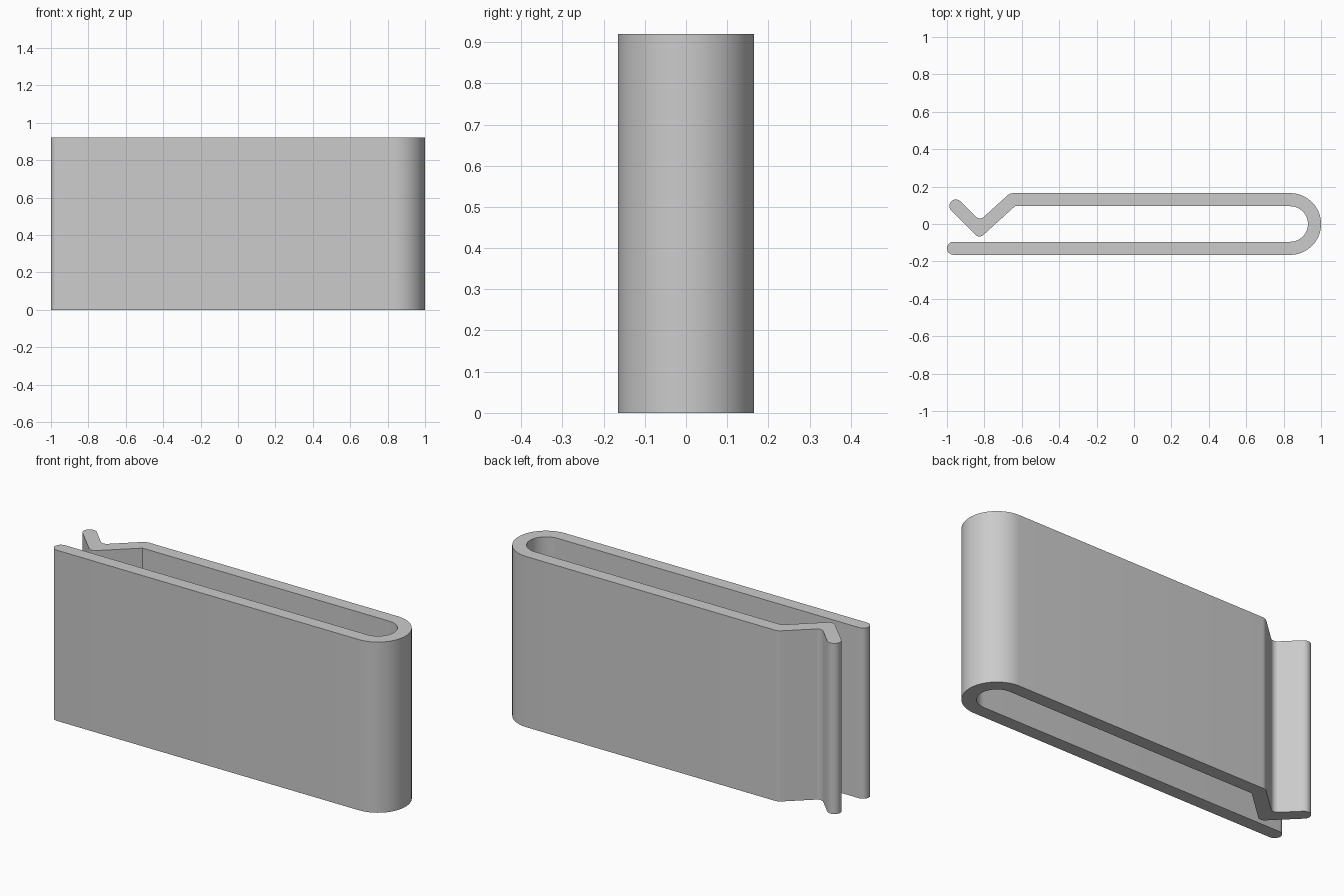
import bpy, bmesh, math
from mathutils import Vector

if "Cube" in bpy.data.objects:
    bpy.data.objects.remove(bpy.data.objects["Cube"])

HALF = 0.035      # half the strip thickness
HEIGHT = 0.92
R = 0.13          # bend radius of the strip's centre line
CX = 0.835        # bend centre

# Centre line: tip, spring notch, shoulder, round bend, straight arm
path = [Vector(p) for p in ((-0.952, 0.096), (-0.826, -0.03), (-0.65, 0.13))]
for i in range(33):
    a = math.pi / 2 - math.pi * i / 32
    path.append(Vector((CX + R * math.cos(a), R * math.sin(a))))
path.append(Vector((-0.965, -R)))


def normal(a, b):
    d = (b - a).normalized()
    return Vector((-d.y, d.x))


def fillet(a, p, b, r, n=6):
    """Round corner p between a and b."""
    u, v = (a - p).normalized(), (b - p).normalized()
    half = u.angle(v) / 2
    centre = p + (u + v).normalized() * r / math.sin(half)
    s = p + u * r / math.tan(half) - centre
    e = p + v * r / math.tan(half) - centre
    return [centre + (s.lerp(e, i / n)).normalized() * r for i in range(n + 1)]


def side(sign, radii):
    """Offset the centre line, rounding the corners listed in radii."""
    pts = [path[0] + normal(path[0], path[1]) * HALF * sign]
    for a, p, b in zip(path, path[1:], path[2:]):
        n1, n2 = normal(a, p), normal(p, b)
        m = (n1 + n2).normalized()
        pts.append(p + m * (HALF * sign / m.dot(n1)))
    pts.append(path[-1] + normal(path[-2], path[-1]) * HALF * sign)
    out = []
    for i, p in enumerate(pts):
        out += fillet(pts[i - 1], p, pts[i + 1], radii[i]) if i in radii else [p]
    return out


def cap(centre, start, n=12):
    """Half-round strip end, turning clockwise from start."""
    a0 = math.atan2(start.y - centre.y, start.x - centre.x)
    return [centre + Vector((math.cos(a0 - math.pi * i / n),
                             math.sin(a0 - math.pi * i / n))) * HALF
            for i in range(1, n)]


left = side(1, {1: 0.03, 2: 0.05})
right = side(-1, {1: 0.03})
outline = left + cap(path[-1], left[-1]) + right[::-1] + cap(path[0], right[0])

# Extrude the outline into the clip
bm = bmesh.new()
base = bm.faces.new([bm.verts.new((p.x, p.y, 0)) for p in outline])
top = bmesh.ops.extrude_face_region(bm, geom=[base], use_keep_orig=True)
bmesh.ops.translate(bm, vec=(0, 0, HEIGHT),
                    verts=[g for g in top["geom"] if isinstance(g, bmesh.types.BMVert)])
bmesh.ops.recalc_face_normals(bm, faces=bm.faces)
mesh = bpy.data.meshes.new("spring_clip")
bm.to_mesh(mesh)
bm.free()
clip = bpy.data.objects.new("spring_clip", mesh)
bpy.context.collection.objects.link(clip)

grey = bpy.data.materials.new("plain grey")
grey.diffuse_color = (0.6, 0.6, 0.6, 1)
grey.use_nodes = True
grey.node_tree.nodes["Principled BSDF"].inputs["Base Color"].default_value = grey.diffuse_color
mesh.materials.append(grey)

bpy.context.view_layer.objects.active = clip
clip.select_set(True)
bpy.ops.object.shade_smooth_by_angle(angle=math.radians(30))
